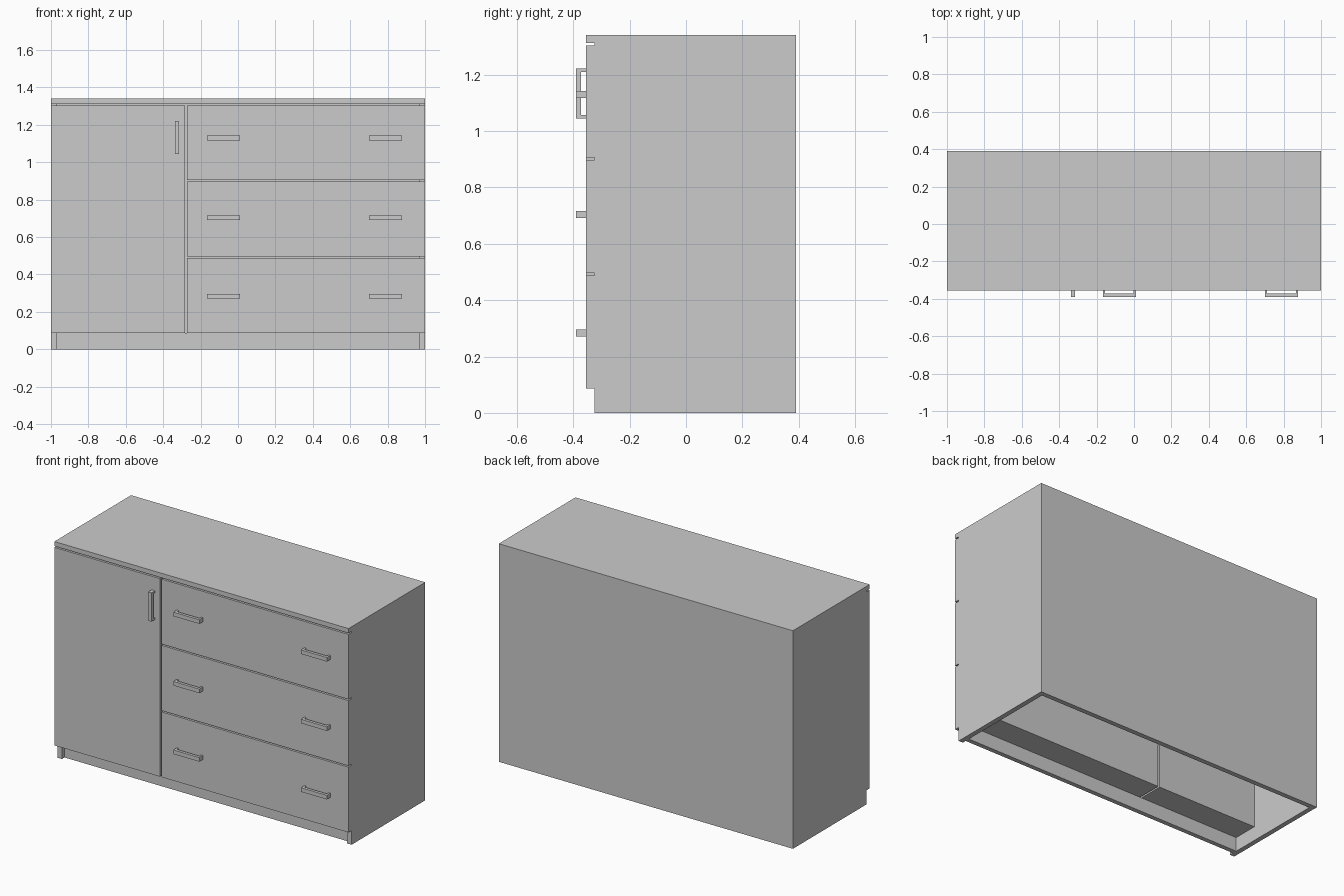
import bpy

cube = bpy.data.objects.get("Cube")
if cube:
    bpy.data.objects.remove(cube)

# One plain grey for the whole cabinet
GREY = (0.6, 0.6, 0.6, 1)
grey = bpy.data.materials.new("plain grey")
grey.use_nodes = True
grey.diffuse_color = GREY
grey.node_tree.nodes["Principled BSDF"].inputs["Base Color"].default_value = GREY


def boxes(name, *spans):
    """One object made of boxes, each given as (x0, x1), (y0, y1), (z0, z1)."""
    verts, faces = [], []
    for xs, ys, zs in spans:
        n = len(verts)
        verts += [(x, y, z) for z in zs for y in ys for x in xs]
        for face in ((0, 2, 3, 1), (4, 5, 7, 6), (0, 1, 5, 4),
                     (2, 6, 7, 3), (0, 4, 6, 2), (1, 3, 7, 5)):
            faces.append([n + i for i in face])
    mesh = bpy.data.meshes.new(name)
    mesh.from_pydata(verts, [], faces)
    mesh.materials.append(grey)
    obj = bpy.data.objects.new(name, mesh)
    bpy.context.collection.objects.link(obj)
    return obj


FRONT, BACK, TOP = -0.355, 0.39, 1.34
BOARD = 0.03
CARCASS = FRONT + BOARD       # front edge of the side panels
INNER = 1 - BOARD             # inner face of the side panels
UNDER_TOP = 1.312
BLOCK_BACK = -0.115           # rear of the door and drawer bodies

# Carcass, open underneath
boxes("top_board", ((-1, 1), (FRONT, BACK), (UNDER_TOP, TOP)))
boxes("right_side_panel", ((-1, -INNER), (CARCASS, BACK), (0, UNDER_TOP)))
boxes("left_side_panel", ((INNER, 1), (CARCASS, BACK), (0, UNDER_TOP)))
boxes("back_panel", ((-INNER, INNER), (BACK - BOARD, BACK), (0, UNDER_TOP)))
boxes("plinth", ((-INNER, INNER), (-0.30, -0.272), (0, 0.087)))


# Door and drawers: a full-width face with a body fitting between the sides
def front_unit(name, x0, x1, z0, z1):
    boxes(name + "_face", ((x0, x1), (FRONT, CARCASS), (z0, z1)))
    boxes(name + "_body", ((max(x0, -INNER), min(x1, INNER)),
                           (CARCASS, BLOCK_BACK), (z0, z1)))


# Bar handle on two short posts
BAR = (-0.39, -0.372)
POST = (-0.372, FRONT)


def handle(name, x0, x1, z0, z1, upright=False):
    t = 0.012
    if upright:
        posts = [((x0, x1), POST, z) for z in ((z0, z0 + t), (z1 - t, z1))]
    else:
        posts = [(x, POST, (z0, z1)) for x in ((x0, x0 + t), (x1 - t, x1))]
    boxes(name, ((x0, x1), BAR, (z0, z1)), *posts)


front_unit("door", -1, -0.283, 0.087, 1.304)
handle("door_handle", -0.338, -0.315, 1.044, 1.221, upright=True)

drawers = (("bottom", 0.087, 0.488, 0.283),
           ("middle", 0.496, 0.897, 0.704),
           ("top", 0.905, 1.304, 1.13))
for level, z0, z1, grip in drawers:
    front_unit(level + "_drawer", -0.272, 1, z0, z1)
    for side, x0 in (("right", -0.167), ("left", 0.7)):
        handle(f"{level}_drawer_{side}_handle", x0, x0 + 0.177,
               grip - 0.0125, grip + 0.0125)
